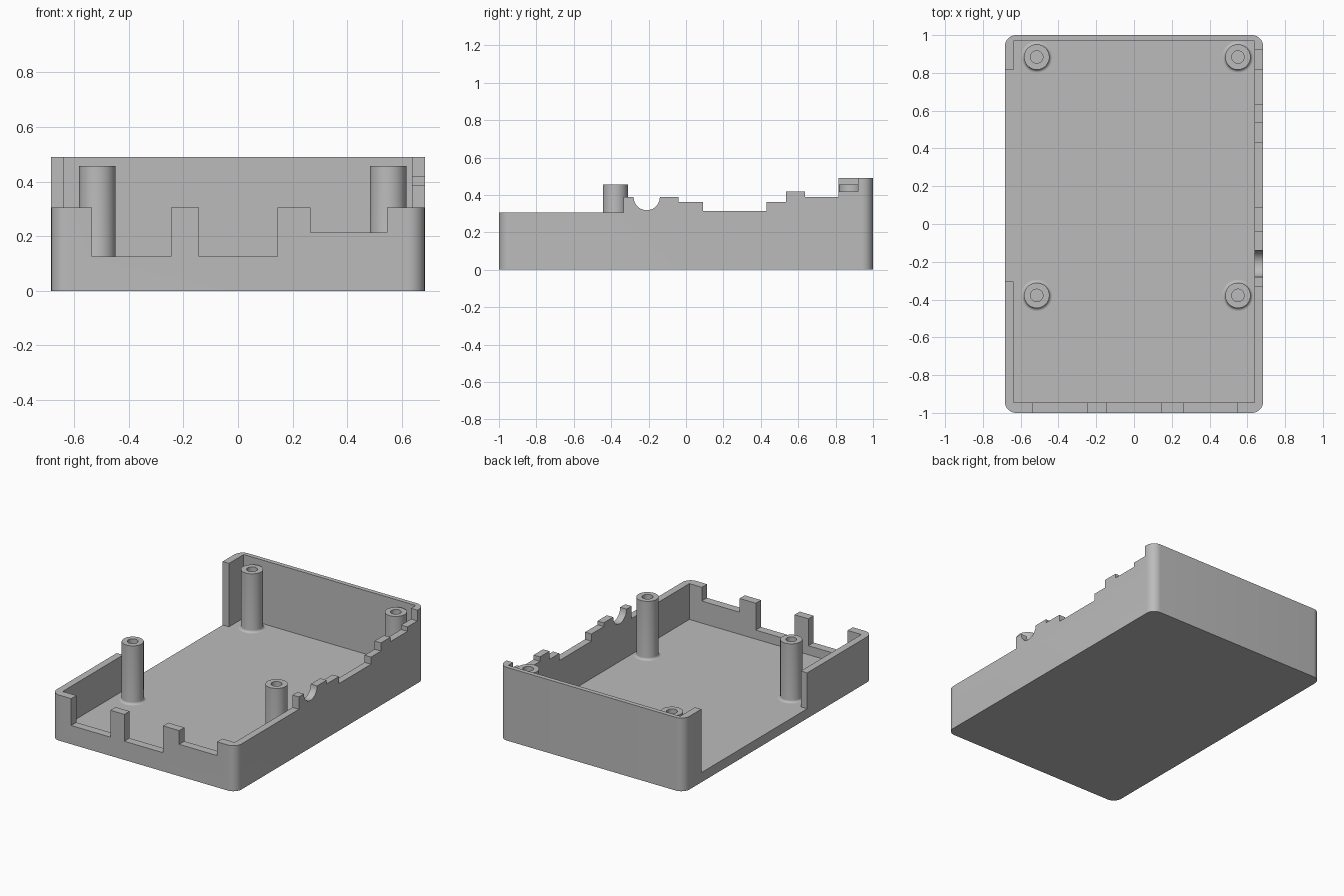
import bpy, bmesh
from math import pi, sin, cos
from mathutils import Vector

cube = bpy.data.objects.get("Cube")
if cube:
    bpy.data.objects.remove(cube, do_unlink=True)

HALF_X, HALF_Y, TOP, FLOOR = 0.684, 1.0, 0.49, 0.065
SILL, RADIUS, HIGH = 0.305, 0.06, 0.7

grey = bpy.data.materials.new("light grey plastic")
grey.use_nodes = True
colour = (0.5, 0.5, 0.5, 1)
grey.diffuse_color = colour
grey.node_tree.nodes["Principled BSDF"].inputs["Base Color"].default_value = colour


def finish(name, bm):
    """Turn a bmesh into a named object with the shared material."""
    bmesh.ops.recalc_face_normals(bm, faces=bm.faces)
    mesh = bpy.data.meshes.new(name)
    bm.to_mesh(mesh)
    bm.free()
    mesh.materials.append(grey)
    obj = bpy.data.objects.new(name, mesh)
    bpy.context.collection.objects.link(obj)
    return obj


def prism(name, points, start, end):
    """Extrude a closed outline of 3D points along the vector start -> end."""
    bm = bmesh.new()
    face = bm.faces.new([bm.verts.new(Vector(p) + Vector(start)) for p in points])
    out = bmesh.ops.extrude_face_region(bm, geom=[face])
    verts = [v for v in out["geom"] if isinstance(v, bmesh.types.BMVert)]
    bmesh.ops.translate(bm, verts=verts, vec=Vector(end) - Vector(start))
    return finish(name, bm)


def select_only(obj):
    bpy.ops.object.select_all(action="DESELECT")
    obj.select_set(True)
    bpy.context.view_layer.objects.active = obj


def cut(target, cutter):
    mod = target.modifiers.new("cut", "BOOLEAN")
    mod.operation, mod.solver, mod.object = "DIFFERENCE", "EXACT", cutter
    cutter.hide_render = True
    select_only(target)
    bpy.ops.object.modifier_apply(modifier=mod.name)
    bpy.data.objects.remove(cutter, do_unlink=True)


def steps(start, runs):
    """Stepped skyline: runs of (end position, height)."""
    pts = []
    for end, height in runs:
        pts += [(start, height), (end, height)]
        start = end
    return pts


# Outer block with rounded vertical corners
outline = []
for quarter, (sx, sy) in enumerate([(1, 1), (-1, 1), (-1, -1), (1, -1)]):
    for i in range(11):
        a = (quarter + i / 10) * pi / 2
        outline.append((sx * (HALF_X - RADIUS) + RADIUS * cos(a),
                        sy * (HALF_Y - RADIUS) + RADIUS * sin(a), 0))
case = prism("case_tray", outline, (0, 0, 0), (0, 0, TOP))

# Square-cornered cavity
inner = [(-0.637, -0.945, 0), (0.637, -0.945, 0), (0.637, 0.97, 0), (-0.637, 0.97, 0)]
cut(case, prism("cavity", inner, (0, 0, FLOOR), (0, 0, HIGH)))

# Front wall with port openings
front = steps(-0.8, [(-0.535, SILL), (-0.245, 0.125), (-0.142, SILL),
                     (0.145, 0.125), (0.265, SILL), (0.545, 0.213), (0.8, SILL)])
front += [(0.8, HIGH), (-0.8, HIGH)]
cut(case, prism("front_cutter", [(x, 0, z) for x, z in front], (0, -1.1, 0), (0, -0.92, 0)))

# Left wall with the wide opening down to the floor
left = steps(-1.1, [(-0.305, SILL), (0.815, FLOOR)]) + [(0.815, HIGH), (-1.1, HIGH)]
cut(case, prism("left_cutter", [(0, y, z) for y, z in left], (-0.8, 0, 0), (-0.6, 0, 0)))

# Right wall with stepped notches and a round jack opening
right = steps(-1.1, [(-0.333, SILL), (-0.28, 0.388)])
right += [(-0.21 - 0.07 * cos(i * pi / 20), 0.388 - 0.07 * sin(i * pi / 20))
          for i in range(1, 20)]
right += steps(-0.14, [(-0.04, 0.388), (0.09, 0.363), (0.43, 0.315), (0.535, 0.363),
                       (0.635, 0.418), (0.815, 0.388), (0.92, 0.418)])
right += [(0.92, HIGH), (-1.1, HIGH)]
cut(case, prism("right_cutter", [(0, y, z) for y, z in right], (0.6, 0, 0), (0.8, 0, 0)))


# Hollow mounting posts with a filleted foot
def post(name, x, y):
    r, hole, fillet, top = 0.067, 0.033, 0.016, 0.457
    profile = [(0, 0.12), (hole, 0.12), (hole, top), (r, top)]
    for i in range(6):
        a = i / 5 * pi / 2
        profile.append((r + fillet * (1 - cos(a)), FLOOR + fillet * (1 - sin(a))))
    profile += [(r + fillet, FLOOR - 0.01), (0, FLOOR - 0.01)]
    bm = bmesh.new()
    verts = [bm.verts.new((px, 0, pz)) for px, pz in profile]
    edges = [bm.edges.new(pair) for pair in zip(verts, verts[1:])]
    bmesh.ops.spin(bm, geom=verts + edges, cent=(0, 0, 0), axis=(0, 0, 1),
                   angle=2 * pi, steps=48)
    bmesh.ops.remove_doubles(bm, verts=bm.verts, dist=0.0001)
    obj = finish(name, bm)
    obj.location = (x, y, 0)
    return obj


parts = [case]
for side, x in (("right", -0.515), ("left", 0.55)):
    for end, y in (("front", -0.378), ("back", 0.884)):
        parts.append(post(f"{end}_{side}_post", x, y))

for obj in parts:
    select_only(obj)
    bpy.ops.object.shade_smooth_by_angle(angle=pi / 6)
